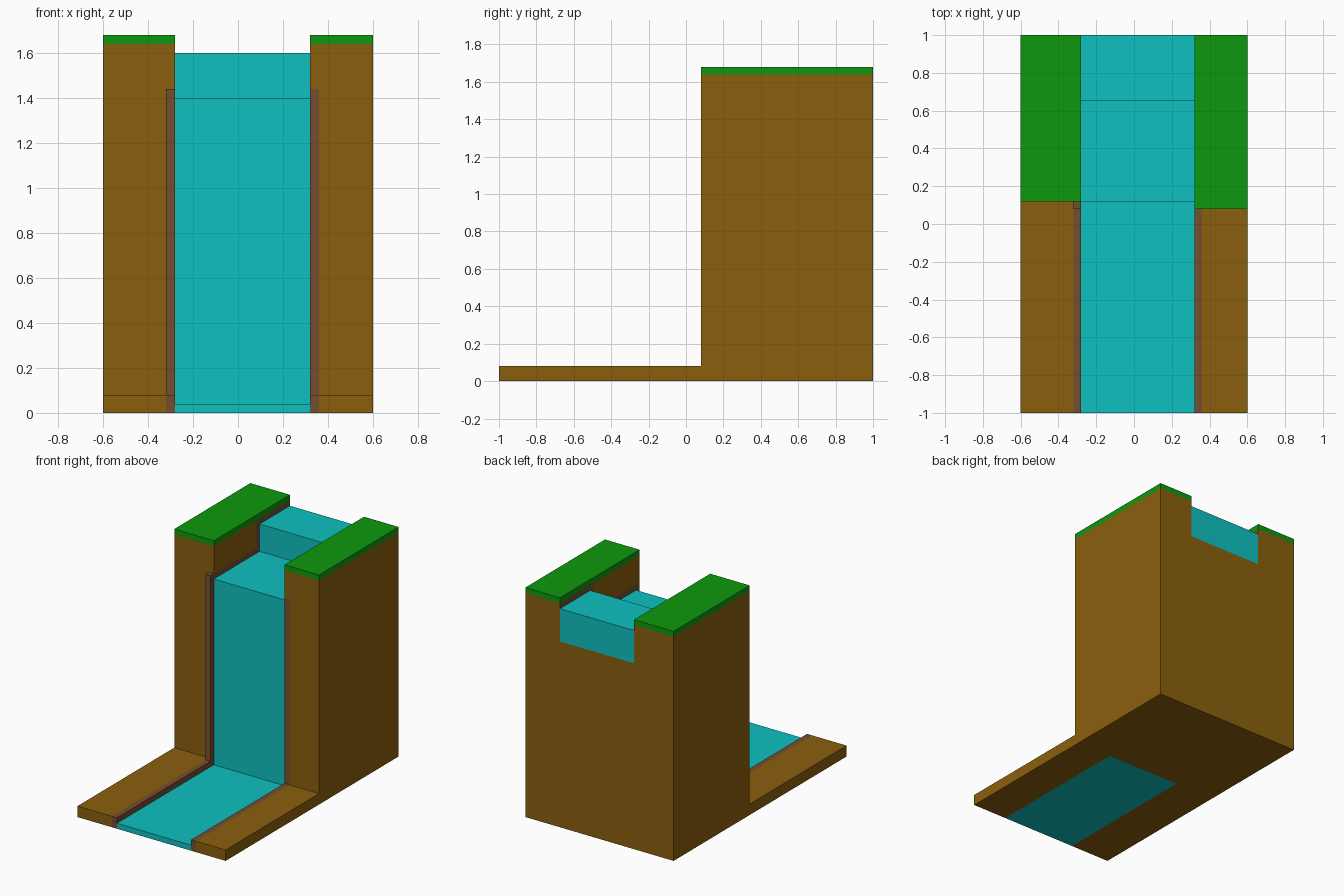
import bpy
import bmesh

if "Cube" in bpy.data.objects:
    bpy.data.objects.remove(bpy.data.objects["Cube"], do_unlink=True)


def linear(c):
    c /= 255
    return c / 12.92 if c <= 0.04045 else ((c + 0.055) / 1.055) ** 2.4


def material(name, r, g, b):
    col = (linear(r), linear(g), linear(b), 1)
    m = bpy.data.materials.new(name)
    m.diffuse_color = col
    m.use_nodes = True
    bsdf = m.node_tree.nodes["Principled BSDF"]
    bsdf.inputs["Base Color"].default_value = col
    bsdf.inputs["Roughness"].default_value = 0.9
    return m


EARTH = material("earth brown", 139, 95, 14)
MUD = material("wet mud", 116, 78, 48)
GRASS = material("grass green", 13, 153, 13)
WATER = material("water cyan", 15, 192, 192)


def extrude(name, x0, x1, profile, mat):
    """Extrude a (y, z) side profile across x0..x1."""
    bm = bmesh.new()
    face = bm.faces.new([bm.verts.new((x0, y, z)) for y, z in profile])
    ext = bmesh.ops.extrude_face_region(bm, geom=[face])
    verts = [v for v in ext["geom"] if isinstance(v, bmesh.types.BMVert)]
    bmesh.ops.translate(bm, verts=verts, vec=(x1 - x0, 0, 0))
    bmesh.ops.recalc_face_normals(bm, faces=bm.faces)
    me = bpy.data.meshes.new(name)
    bm.to_mesh(me)
    bm.free()
    me.materials.append(mat)
    ob = bpy.data.objects.new(name, me)
    bpy.context.collection.objects.link(ob)
    return ob


def rect(y0, y1, z0, z1):
    return [(y0, z0), (y1, z0), (y1, z1), (y0, z1)]


XR, XL = -0.28, 0.32      # channel edges
RIM = 0.04                # width of the muddy lining
SKIN = 0.005              # earth left under and behind the lining

# Stepped stream: lower river, fall, upper pool and top step
extrude("water", XR, XL, [
    (-1, 0), (0.12, 0), (0.12, 0.02), (0.16, 0.02), (0.16, 1.36), (1, 1.36),
    (1, 1.6), (0.65, 1.6), (0.65, 1.4), (0.12, 1.4), (0.12, 0.04), (-1, 0.04)], WATER)

# Rock behind the fall
extrude("cliff_core", XR, XL, [
    (0.12, 0), (1, 0), (1, 1.36), (0.16, 1.36), (0.16, 0.02), (0.12, 0.02)], EARTH)

# Banks: side, channel edge, outer edge, front of the cliff
for side, edge, outer, front in (("right", XR, -0.6, 0.12), ("left", XL, 0.6, 0.08)):
    rim = edge + (RIM if outer > 0 else -RIM)
    # Low bank and tall cliff in one stepped slab
    extrude(side + "_bank", outer, rim, [
        (-1, 0), (1, 0), (1, 1.64), (front, 1.64), (front, 0.08), (-1, 0.08)], EARTH)
    # Muddy lining that follows the water a little above its surface
    extrude(side + "_lining", rim, edge, [
        (-1, SKIN), (1 - SKIN, SKIN), (1 - SKIN, 1.64), (0.61, 1.64), (0.61, 1.44),
        (0.08, 1.44), (0.08, 0.08), (-1, 0.08)], MUD)
    # Earth below and behind the lining
    extrude(side + "_bank_skin", rim, edge, [
        (-1, 0), (1, 0), (1, 1.64), (1 - SKIN, 1.64), (1 - SKIN, SKIN), (-1, SKIN)], EARTH)
    # Cliff wall over the lining
    extrude(side + "_upper_wall", rim, edge, rect(front, 0.61, 1.44, 1.64), EARTH)
    # Turf on top
    extrude(side + "_grass", outer, edge, rect(front, 1, 1.64, 1.68), GRASS)
